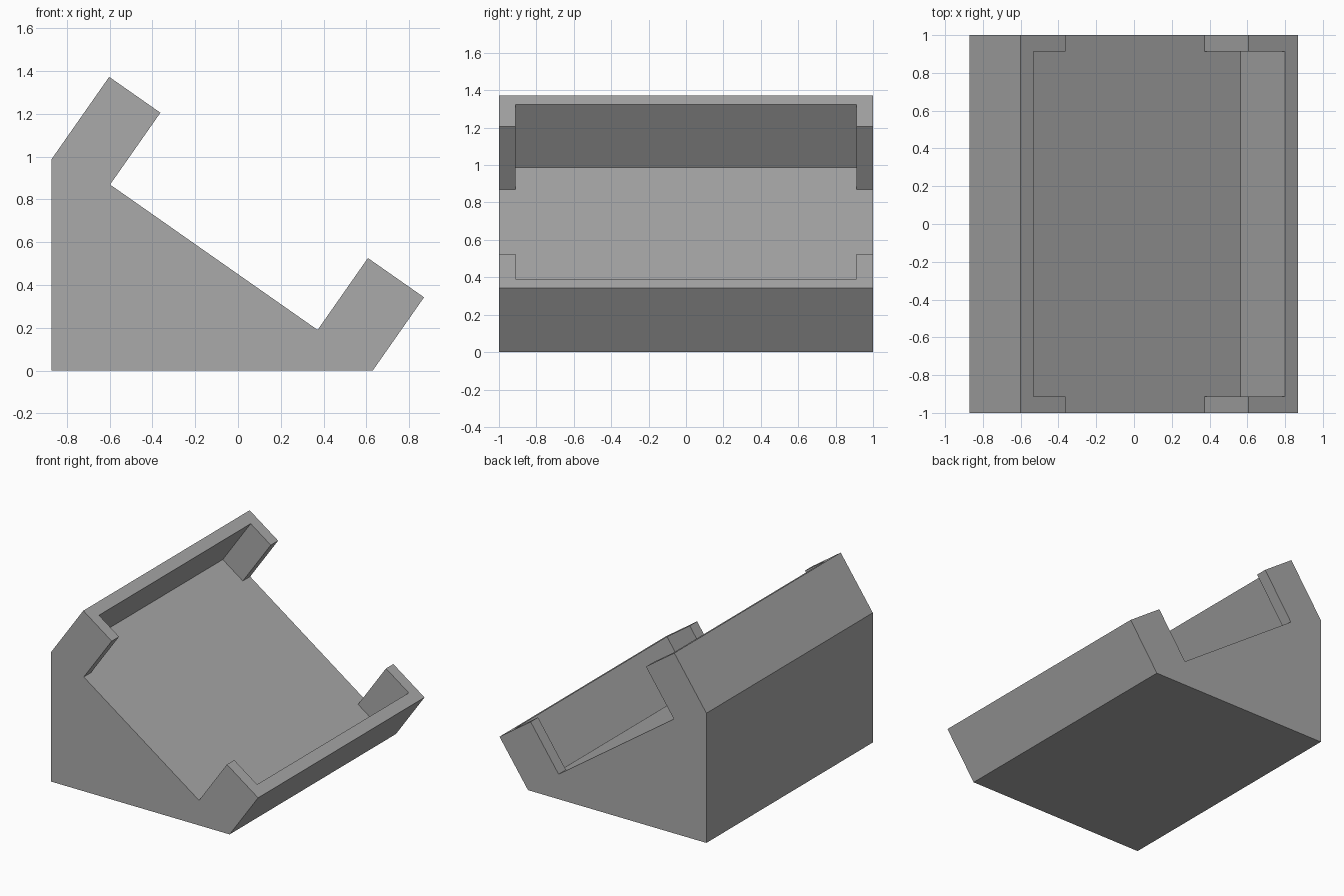
import bpy, bmesh, math
from mathutils import Vector

if "Cube" in bpy.data.objects:
    bpy.data.objects.remove(bpy.data.objects["Cube"])

mat = bpy.data.materials.new("plain grey")
mat.use_nodes = True
grey = (0.4, 0.4, 0.4, 1)
mat.diffuse_color = grey
mat.node_tree.nodes["Principled BSDF"].inputs["Base Color"].default_value = grey

TILT = math.radians(35)
HALF, INNER = 1.0, 0.912          # half width, and half width between the tabs
BACK = -0.872                     # x of the upright back
DEPTH = 0.41                      # height of the lips above the sloping floor
RIM = 0.086                       # lip thickness


def tilted(u, v):
    """Point measured down the slope (u) and square to it (v)."""
    return Vector((0.372 + u * math.cos(TILT) + v * math.sin(TILT),
                   0.19 - u * math.sin(TILT) + v * math.cos(TILT)))


# Lower lip, upper lip and floor corners
low_out, low_in = 0.32, 0.32 - RIM
high_tab, high_out = -1.184, -1.476
high_in = high_out + RIM
C, D, E = tilted(low_out, DEPTH), tilted(low_in, DEPTH), tilted(low_in, 0)
F, G = tilted(0, DEPTH), tilted(0, 0)
H, I = tilted(high_tab, 0), tilted(high_tab, DEPTH)
J, K, L = tilted(high_in, 0), tilted(high_in, DEPTH), tilted(high_out, DEPTH)
A = Vector((BACK, 0))
B = Vector((C.x - C.y * math.tan(TILT), 0))
M = Vector((BACK, L.y - (L.x - BACK) / math.tan(TILT)))

end_profile = [A, B, C, D, F, G, H, I, K, L, M]
mid_profile = [A, B, C, D, E, G, H, J, K, L, M]

bm = bmesh.new()


def face(points):
    bm.faces.new([bm.verts.new(p) for p in points])


def at(p, y):
    return (p.x, y, p.y)


def walls(profile, y0, y1):
    for p, q in zip(profile, profile[1:] + profile[:1]):
        face([at(p, y0), at(q, y0), at(q, y1), at(p, y1)])


# Thin-lipped middle, and the ends with corner tabs
walls(mid_profile, -INNER, INNER)
for side in (-1, 1):
    walls(end_profile, side * INNER, side * HALF)
    face([at(p, side * HALF) for p in end_profile])
    for tab in ([D, F, G, E], [K, I, H, J]):
        face([at(p, side * INNER) for p in tab])

# Join into one closed skin with clean flat faces
bmesh.ops.remove_doubles(bm, verts=bm.verts, dist=1e-4)
bmesh.ops.recalc_face_normals(bm, faces=bm.faces)
bmesh.ops.dissolve_limit(bm, angle_limit=math.radians(0.5),
                         verts=bm.verts, edges=bm.edges)
mesh = bpy.data.meshes.new("tilted_cradle")
bm.to_mesh(mesh)
bm.free()
mesh.materials.append(mat)
cradle = bpy.data.objects.new("tilted_cradle", mesh)
bpy.context.collection.objects.link(cradle)
